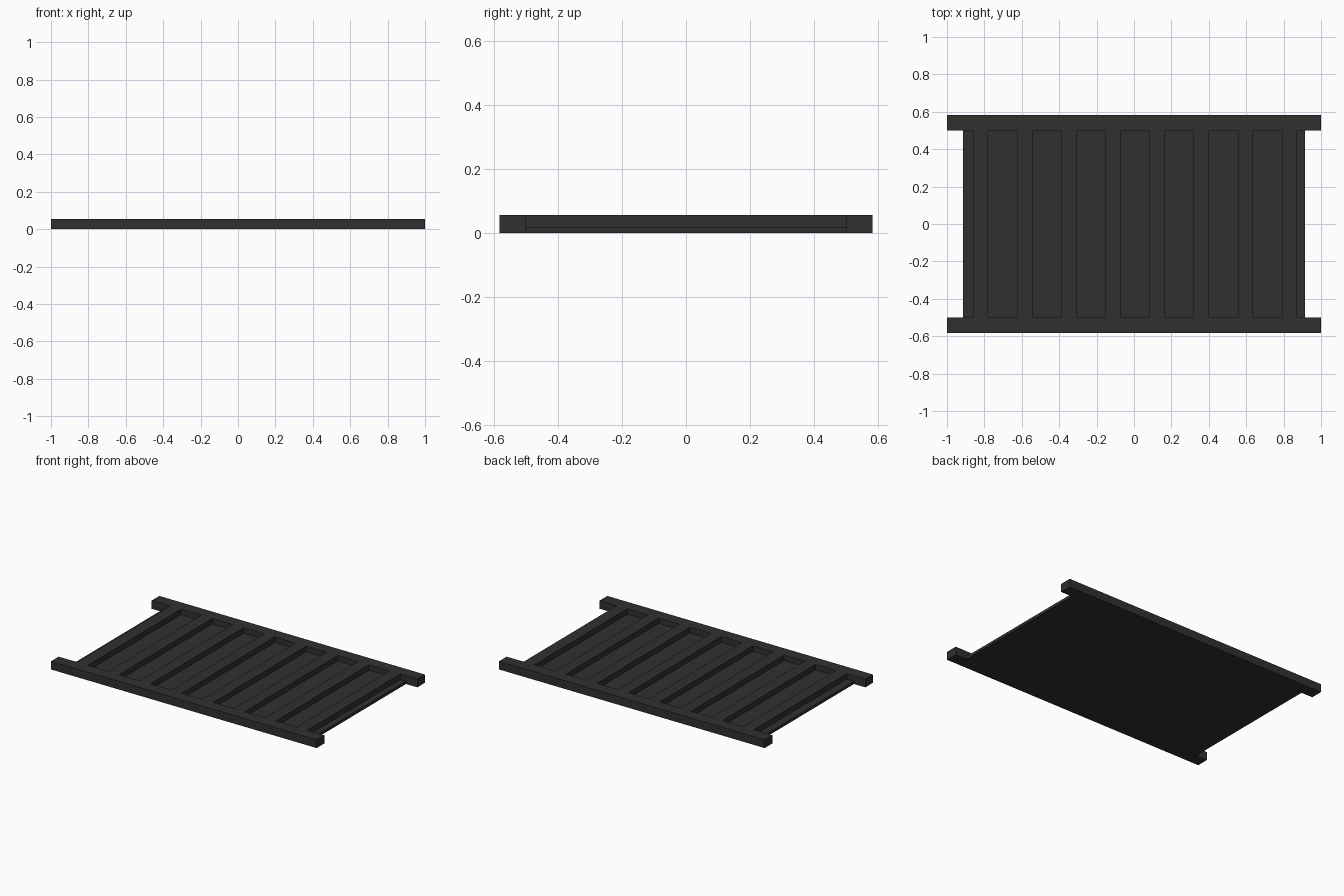
import bpy

cube = bpy.data.objects.get("Cube")
if cube:
    bpy.data.objects.remove(cube, do_unlink=True)

# Single dark colour
charcoal = bpy.data.materials.new("charcoal")
charcoal.use_nodes = True
colour = (0.03, 0.03, 0.03, 1)
charcoal.diffuse_color = colour
charcoal.node_tree.nodes["Principled BSDF"].inputs["Base Color"].default_value = colour


def box(name, low, high):
    """Add a box spanning two opposite corners."""
    centre = [(a + b) / 2 for a, b in zip(low, high)]
    bpy.ops.mesh.primitive_cube_add(size=1, location=centre)
    obj = bpy.context.object
    obj.name = name
    obj.scale = [b - a for a, b in zip(low, high)]
    bpy.ops.object.transform_apply(location=False, rotation=False, scale=True)
    obj.data.materials.append(charcoal)
    return obj


HEIGHT = 0.056
BASE_TOP = 0.019
RAIL_IN, RAIL_OUT = 0.5, 0.582
SLATS, PITCH, WIDTH = 8, 0.236, 0.081
FIRST = -0.861

# Long rails along front and back
box("front_rail", (-1, -RAIL_OUT, 0), (1, -RAIL_IN, HEIGHT))
box("back_rail", (-1, RAIL_IN, 0), (1, RAIL_OUT, HEIGHT))

# Thin floor between the rails
box("base_panel", (-0.915, -RAIL_IN, 0), (0.915, RAIL_IN, BASE_TOP))

# Raised cross slats, flush with the rail tops
for i in range(SLATS):
    x = FIRST + i * PITCH
    box(f"slat_{i + 1}", (x, -RAIL_IN, BASE_TOP), (x + WIDTH, RAIL_IN, HEIGHT))
